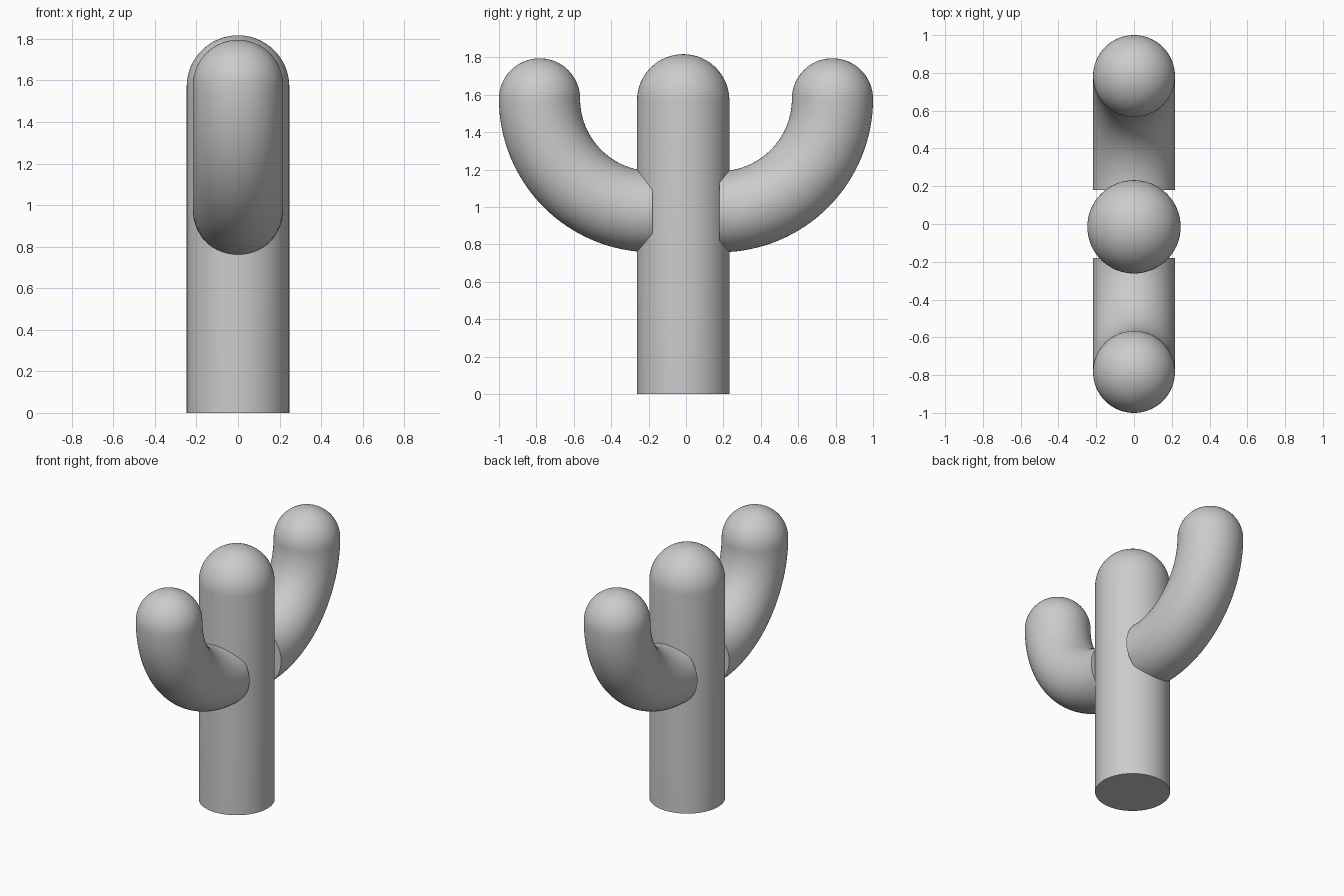
import bpy, bmesh
from math import sin, cos, pi
from mathutils import Vector

cube = bpy.data.objects.get("Cube")
if cube:
    bpy.data.objects.remove(cube, do_unlink=True)

SIDES = 64
grey = bpy.data.materials.new("plain grey")
grey.use_nodes = True
grey.diffuse_color = (0.6, 0.6, 0.6, 1)
grey.node_tree.nodes["Principled BSDF"].inputs["Base Color"].default_value = (0.6, 0.6, 0.6, 1)


def dome(centre, radius, steps=16):
    """Rings of a half ball that closes a tube pointing straight up."""
    angles = [pi / 2 * i / steps for i in range(1, steps)]
    return [(centre + Vector((0, 0, radius * sin(a))), radius * cos(a), Vector((0, 0, 1)))
            for a in angles]


def tube(name, rings, tip):
    """Skin rings of (centre, radius, direction), with a flat start and a tip."""
    bm = bmesh.new()
    loops = []
    side = Vector((1, 0, 0))
    for centre, radius, direction in rings:
        up = direction.cross(side)
        loops.append([bm.verts.new(centre + radius * (cos(a) * side + sin(a) * up))
                      for a in (2 * pi * i / SIDES for i in range(SIDES))])
    for low, high in zip(loops, loops[1:]):
        for i in range(SIDES):
            j = (i + 1) % SIDES
            bm.faces.new((low[i], low[j], high[j], high[i]))
    bm.faces.new(loops[0][::-1])
    top = bm.verts.new(tip)
    for i in range(SIDES):
        bm.faces.new((loops[-1][i], loops[-1][(i + 1) % SIDES], top))
    bmesh.ops.recalc_face_normals(bm, faces=bm.faces)
    mesh = bpy.data.meshes.new(name)
    bm.to_mesh(mesh)
    bm.free()
    mesh.materials.append(grey)
    obj = bpy.data.objects.new(name, mesh)
    bpy.context.collection.objects.link(obj)
    bpy.ops.object.select_all(action='DESELECT')
    obj.select_set(True)
    bpy.context.view_layer.objects.active = obj
    bpy.ops.object.shade_smooth_by_angle(angle=pi / 5)


# Upright trunk with a rounded top
r = 0.247
foot, shoulder = Vector((0, -0.015, 0)), Vector((0, -0.015, 1.57))
up = Vector((0, 0, 1))
tube("trunk", [(foot, r, up), (shoulder, r, up)] + dome(shoulder, r),
     shoulder + r * up)

# Two arms, each a quarter bend from the trunk up to a rounded tip
r, bend, start, height = 0.217, 0.603, 0.18, 1.578
for name, s in (("front_arm", -1), ("back_arm", 1)):
    rings = []
    for i in range(33):
        a = pi / 2 * i / 32
        centre = Vector((0, s * (start + bend * sin(a)), height - bend * cos(a)))
        rings.append((centre, r, Vector((0, s * cos(a), sin(a)))))
    end = rings[-1][0]
    tube(name, rings + dome(end, r), end + r * up)
